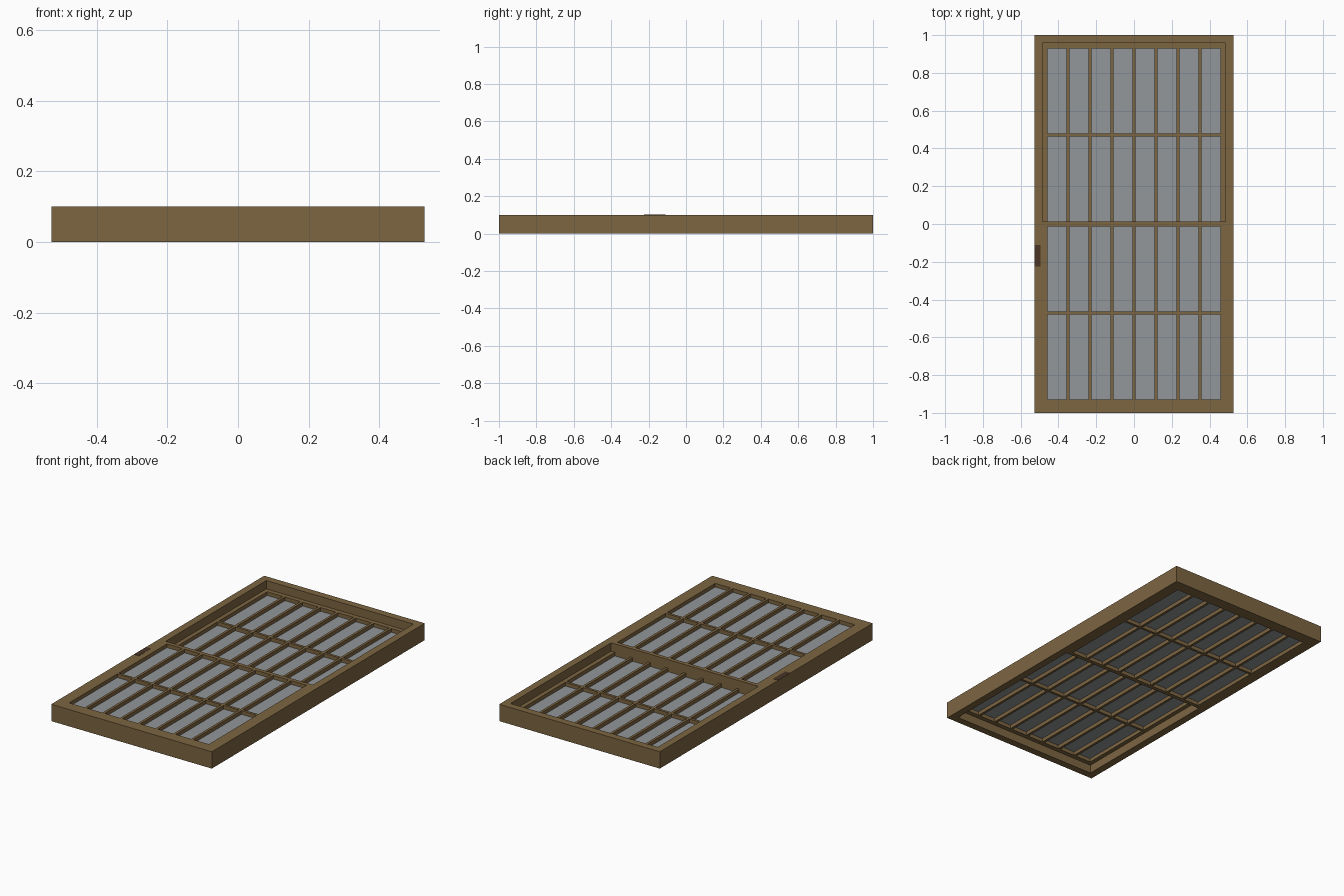
import bpy

if "Cube" in bpy.data.objects:
    bpy.data.objects.remove(bpy.data.objects["Cube"])

W, L, H = 0.528, 1.0, 0.1     # half width, half length, height
IX, IY = 0.484, 0.957         # inner edge of the outer frame
GX, GY = 0.459, 0.93          # edge of the glazed area
BAR, RAIL = 0.015, 0.012      # glazing bar width, meeting rail half width


def material(name, rgb):
    m = bpy.data.materials.new(name)
    m.diffuse_color = (*rgb, 1)
    m.use_nodes = True
    m.node_tree.nodes["Principled BSDF"].inputs["Base Color"].default_value = m.diffuse_color
    return m


wood = material("wood", (0.205, 0.13, 0.053))
dark_wood = material("dark_wood", (0.07, 0.035, 0.02))
glass = material("glass", (0.29, 0.31, 0.32))


def add_object(name, verts, faces, mat):
    me = bpy.data.meshes.new(name)
    me.from_pydata(verts, [], faces)
    me.materials.append(mat)
    ob = bpy.data.objects.new(name, me)
    bpy.context.collection.objects.link(ob)
    return ob


def box(name, x0, x1, y0, y1, z0, z1, mat):
    v = [(x, y, z) for z in (z0, z1) for x, y in ((x0, y0), (x1, y0), (x1, y1), (x0, y1))]
    f = [(3, 2, 1, 0), (4, 5, 6, 7)] + [(i, (i + 1) % 4, (i + 1) % 4 + 4, i + 4) for i in range(4)]
    return add_object(name, v, f, mat)


def grid_panel(name, xs, ys, z0, z1, mat):
    """Slab with rectangular holes: odd cells in both directions are open."""
    nx, ny = len(xs), len(ys)
    v = [(x, y, z) for z in (z0, z1) for y in ys for x in xs]
    vid = lambda i, j, k: k * nx * ny + j * nx + i
    solid = lambda i, j: 0 <= i < nx - 1 and 0 <= j < ny - 1 and not (i % 2 and j % 2)
    f = []
    for j in range(ny - 1):
        for i in range(nx - 1):
            if not solid(i, j):
                continue
            c = [(i, j), (i + 1, j), (i + 1, j + 1), (i, j + 1)]
            f.append([vid(*p, 1) for p in c])
            f.append([vid(*p, 0) for p in reversed(c)])
            for s, (di, dj) in enumerate(((0, -1), (1, 0), (0, 1), (-1, 0))):
                if not solid(i + di, j + dj):
                    a, b = c[s], c[(s + 1) % 4]
                    f.append([vid(*a, 0), vid(*b, 0), vid(*b, 1), vid(*a, 1)])
    return add_object(name, v, f, mat)


def edges(lo, hi, panes):
    """Start and end of each pane between lo and hi, parted by bars."""
    size = (hi - lo - BAR * (panes - 1)) / panes
    return [p for k in range(panes) for p in (lo + k * (size + BAR), lo + k * (size + BAR) + size)]


def sash(name, y_low, y_high, g_low, g_high, z0, z1):
    # eight by two panes with a glass sheet in the middle of the thickness
    grid_panel(name, [-IX] + edges(-GX, GX, 8) + [IX],
               [y_low] + edges(g_low, g_high, 2) + [y_high], z0, z1, wood)
    zm = (z0 + z1) / 2
    box(name + "_glass", -GX - 0.005, GX + 0.005, g_low - 0.005, g_high + 0.005,
        zm - 0.003, zm + 0.003, glass)


# Outer frame
grid_panel("outer_frame", [-W, -IX, IX, W], [-L, -IY, IY, L], 0, H, wood)

# Upper sash sits in the bottom half of the depth, lower sash in the top half
sash("upper_sash", -RAIL, IY, RAIL, GY, 0, H / 2)
sash("lower_sash", -IY, RAIL, -GY, -RAIL, H / 2, H)

# Latch plate let into the left stile
box("latch_plate", -W + 0.001, -0.495, -0.225, -0.11, H - 0.004, H + 0.001, dark_wood)
